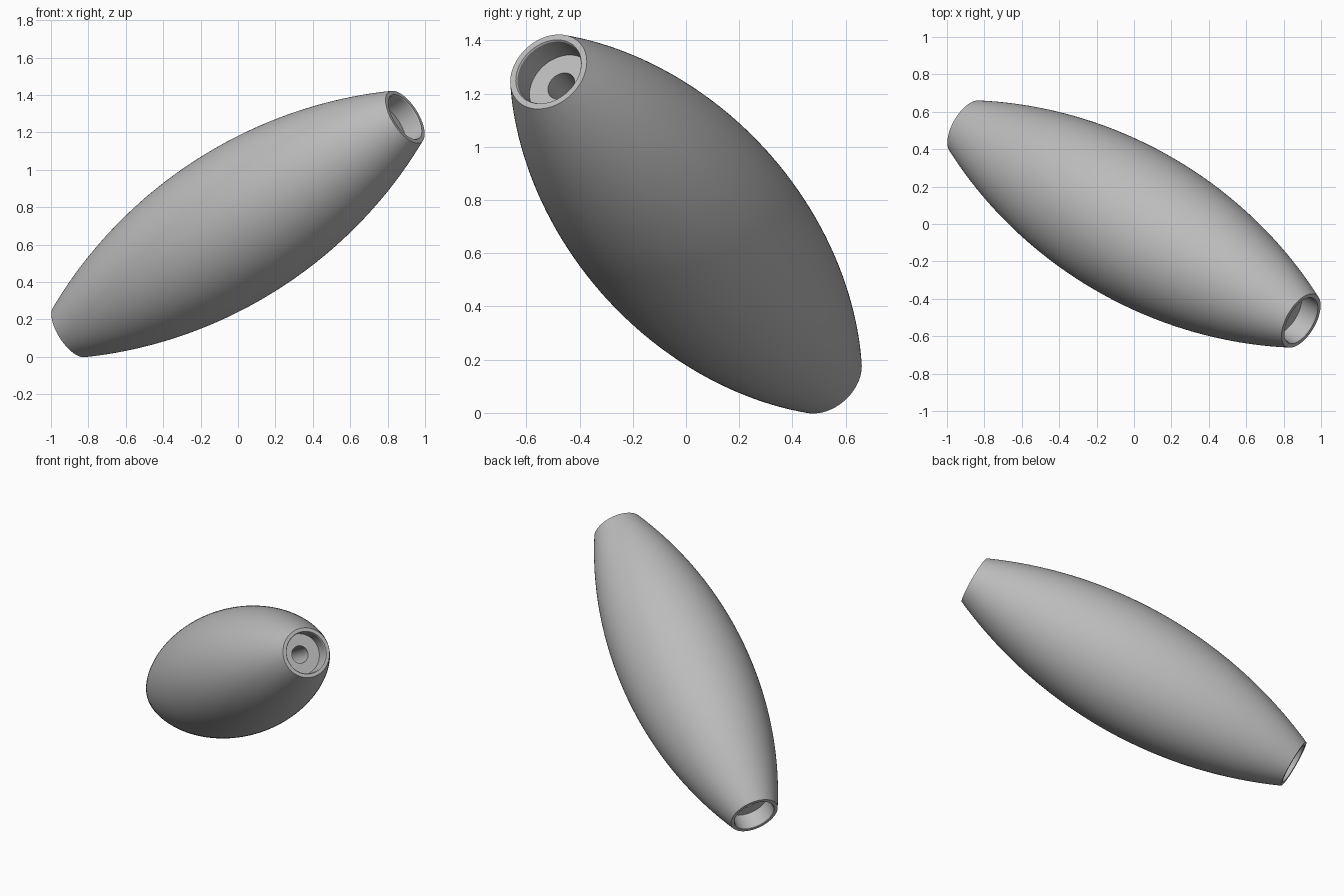
import bpy, bmesh, math
from mathutils import Vector, Matrix

cube = bpy.data.objects.get("Cube")
if cube:
    bpy.data.objects.remove(cube, do_unlink=True)

HALF = 1.18            # half length along the axis
R_MID, R_END = 0.41, 0.16
R_LIP, R_POCKET, R_BORE = 0.137, 0.133, 0.056
DEPTH = 0.11           # pocket depth
SIDES, STEPS = 128, 64

grey = bpy.data.materials.new("plain grey")
grey.use_nodes = True
colour = (0.5, 0.5, 0.5, 1)
grey.diffuse_color = colour
grey.node_tree.nodes["Principled BSDF"].inputs["Base Color"].default_value = colour

# Barrel outline: a circular arc from end to end
sag = R_MID - R_END
arc_r = (HALF ** 2 + sag ** 2) / (2 * sag)
outer = []
for i in range(STEPS + 1):
    s = HALF * (2 * i / STEPS - 1)
    outer.append((R_MID - arc_r + math.sqrt(arc_r ** 2 - s ** 2), s))

# Recessed end: lip, pocket wall, pocket floor, bore edge
recess = [(R_LIP, HALF), (R_POCKET, HALF - 0.006),
          (R_POCKET, HALF - DEPTH), (R_BORE, HALF - DEPTH)]
profile = outer + recess + [(r, -s) for r, s in reversed(recess)]

# Lathe the closed profile around the axis
bm = bmesh.new()
verts = [bm.verts.new((r, 0, s)) for r, s in profile]
edges = [bm.edges.new((verts[i - 1], verts[i])) for i in range(len(verts))]
bmesh.ops.spin(bm, geom=verts + edges, cent=(0, 0, 0), axis=(0, 0, 1),
               angle=math.tau, steps=SIDES, use_merge=True)
bmesh.ops.remove_doubles(bm, verts=bm.verts, dist=1e-5)
bmesh.ops.recalc_face_normals(bm, faces=bm.faces)

# Tilt the axis and lift it off the ground
axis = Vector((0.757, -0.438, 0.485)).normalized()
tilt = Vector((0, 0, 1)).rotation_difference(axis).to_matrix().to_4x4()
bm.transform(Matrix.Translation((0, 0, 0.71)) @ tilt)

mesh = bpy.data.meshes.new("barrel_body")
bm.to_mesh(mesh)
bm.free()
mesh.materials.append(grey)
body = bpy.data.objects.new("barrel_body", mesh)
bpy.context.collection.objects.link(body)

bpy.ops.object.select_all(action="DESELECT")
body.select_set(True)
bpy.context.view_layer.objects.active = body
bpy.ops.object.shade_smooth_by_angle(angle=math.radians(30))
